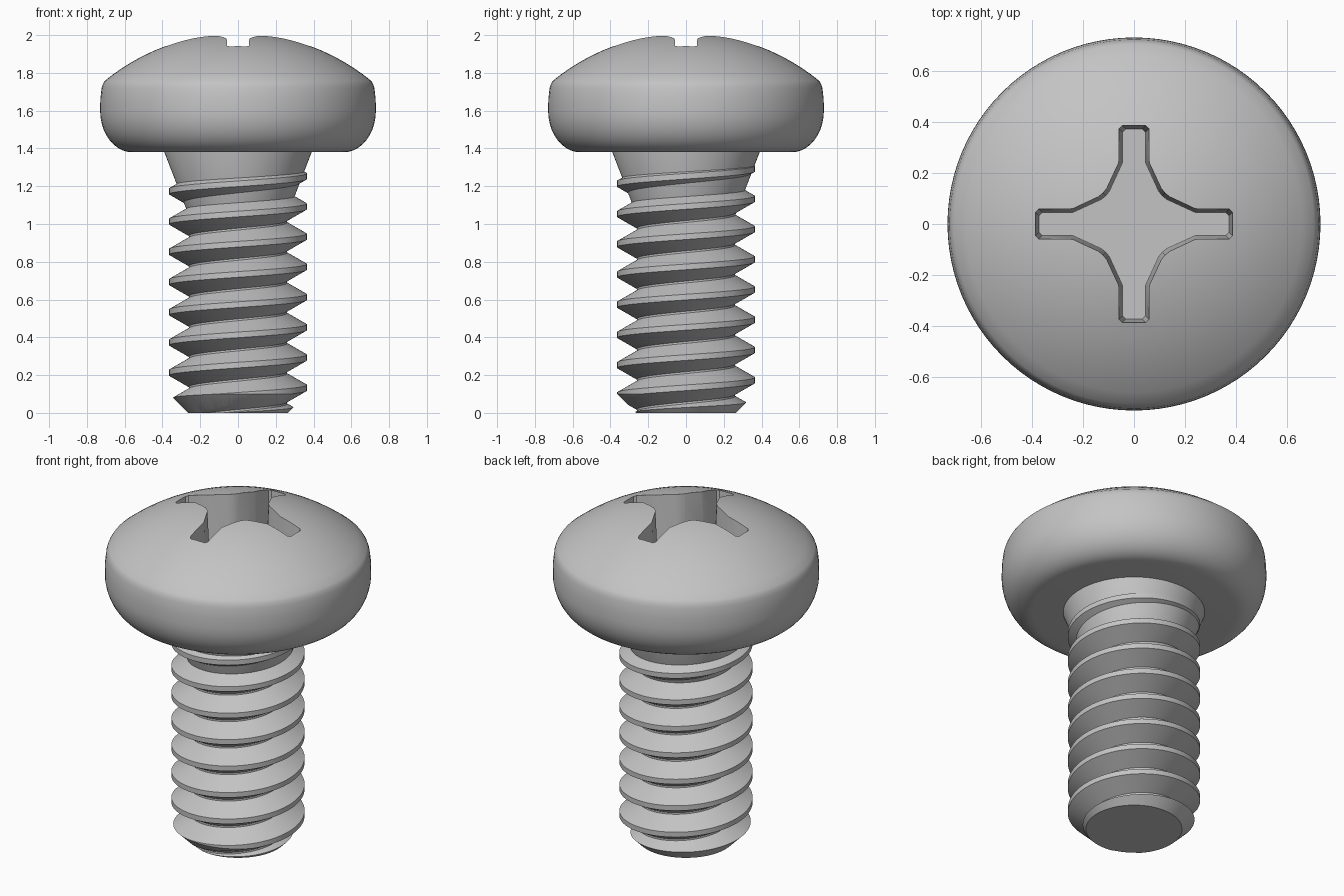
import bpy, bmesh
from math import sin, cos, pi, sqrt, tau, radians

SEG = 96
cube = bpy.data.objects.get("Cube")
if cube:
    bpy.data.objects.remove(cube, do_unlink=True)

steel = bpy.data.materials.new("light_grey_steel")
steel.use_nodes = True
colour = (0.55, 0.55, 0.55, 1)
steel.diffuse_color = colour
bsdf = next(n for n in steel.node_tree.nodes if n.type == 'BSDF_PRINCIPLED')
bsdf.inputs["Base Color"].default_value = colour


def add_object(name, bm):
    bmesh.ops.recalc_face_normals(bm, faces=bm.faces)
    mesh = bpy.data.meshes.new(name)
    bm.to_mesh(mesh)
    bm.free()
    mesh.materials.append(steel)
    ob = bpy.data.objects.new(name, mesh)
    bpy.context.collection.objects.link(ob)
    return ob


def lathe(name, profile):
    """Revolve (radius, z) points, listed bottom to top, into a closed solid."""
    bm = bmesh.new()
    rings = [[bm.verts.new((r * cos(tau * i / SEG), r * sin(tau * i / SEG), z))
              for i in range(SEG)] for r, z in profile]
    for a, b in zip(rings, rings[1:]):
        for i in range(SEG):
            n = (i + 1) % SEG
            bm.faces.new((a[i], a[n], b[n], b[i]))
    bm.faces.new(rings[0])
    bm.faces.new(rings[-1])
    return add_object(name, bm)


def cut(ob, tool, operation):
    """Apply a boolean and remove the tool."""
    tool.hide_render = True
    mod = ob.modifiers.new("cut", 'BOOLEAN')
    mod.object, mod.operation, mod.solver = tool, operation, 'EXACT'
    graph = bpy.context.evaluated_depsgraph_get()
    mesh = bpy.data.meshes.new_from_object(ob.evaluated_get(graph))
    ob.modifiers.clear()
    ob.data = mesh
    bpy.data.objects.remove(tool, do_unlink=True)


def smooth(ob, angle):
    bpy.ops.object.select_all(action='DESELECT')
    ob.select_set(True)
    bpy.context.view_layer.objects.active = ob
    bpy.ops.object.shade_smooth_by_angle(angle=radians(angle))


# Head: flat underside, rounded lower edge, near-vertical side, domed top
profile = [(0.56 + 0.17 * sin(pi / 2 * t / 10), 1.6 - 0.22 * cos(pi / 2 * t / 10))
           for t in range(11)]
profile += [(0.729, 1.66), (0.722, 1.72), (0.715, 1.742)]
dome_radius, apex = 1.113, 2.01
for t in range(16):
    r = 0.705 - 0.69 * t / 15
    profile.append((r, apex - dome_radius + sqrt(dome_radius ** 2 - r * r)))
head = lathe("head", profile)


# Cross recess: drafted cutter lofted between two outlines
def cross_outline(bm, inset, z):
    w, e, k = 0.06 - inset, 0.387 - inset, inset * 0.7
    c = 0.012
    quarter = [(e, -w + c), (e, w - c), (e - c, w), (0.24, w),
               (0.14 - k, 0.106 - k), (0.121 - k, 0.121 - k), (0.106 - k, 0.14 - k),
               (w, 0.24), (w, e - c)]
    ring = []
    for q in range(4):
        s, co = round(sin(q * pi / 2)), round(cos(q * pi / 2))
        ring += [bm.verts.new((x * co - y * s, x * s + y * co, z)) for x, y in quarter]
    return ring


bm = bmesh.new()
low, high = cross_outline(bm, 0.015, 1.65), cross_outline(bm, -0.005, 2.1)
bm.faces.new(low)
bm.faces.new(high)
for i in range(len(low)):
    n = (i + 1) % len(low)
    bm.faces.new((low[i], low[n], high[n], high[i]))
cut(head, add_object("recess_cutter", bm), 'DIFFERENCE')
smooth(head, 25)

# Neck: cone under the head that the thread runs out into
neck = lathe("neck", [(0.255, 1.03), (0.39, 1.38), (0.39, 1.4)])
smooth(neck, 25)

# Threaded shank: helical strips with crest, flanks and root
PITCH, ROOT, CREST, PHASE = 0.16, 0.26, 0.365, 0.133
tooth = [(-0.075, ROOT), (-0.015, CREST), (0.015, CREST), (0.075, ROOT)]
bm = bmesh.new()
rows = []
for i in range(13 * SEG + 1):
    a = tau * i / SEG
    centre = PHASE + PITCH * (i / SEG - 3)
    rows.append([bm.verts.new((r * cos(a), r * sin(a), centre + dz)) for dz, r in tooth])
for i in range(len(rows) - 1):
    a, b = rows[i], rows[i + 1]
    for j in range(3):
        bm.faces.new((a[j], b[j], b[j + 1], a[j + 1]))
    if i + 1 + SEG < len(rows):
        bm.faces.new((a[3], b[3], rows[i + 1 + SEG][0], rows[i + SEG][0]))
for z, up in ((-0.05, -1), (1.35, 1)):
    bmesh.ops.bisect_plane(bm, geom=bm.verts[:] + bm.edges[:] + bm.faces[:],
                           plane_co=(0, 0, z), plane_no=(0, 0, up), clear_outer=True)
bmesh.ops.holes_fill(bm, edges=[e for e in bm.edges if e.is_boundary], sides=0)
shank = add_object("threaded_shank", bm)

# Trim the shank to a chamfered tip and a top hidden in the neck
cut(shank, lathe("tip_envelope", [(0.265, 0), (0.42, 0.155), (0.42, 1.32)]), 'INTERSECT')
smooth(shank, 25)
